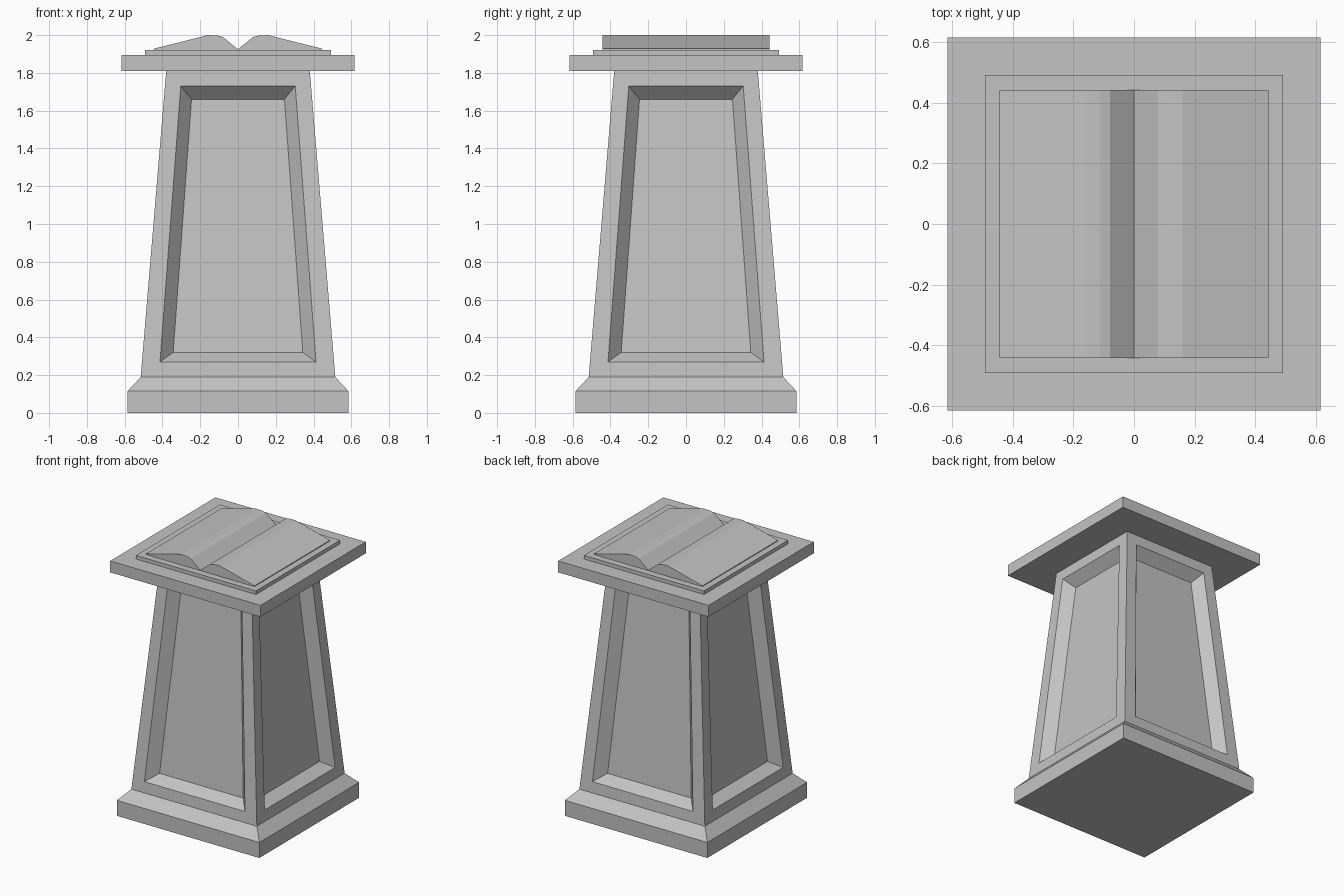
import bpy, bmesh
from math import pi
from mathutils import Matrix, Vector

if "Cube" in bpy.data.objects:
    bpy.data.objects.remove(bpy.data.objects["Cube"])

stone = bpy.data.materials.new("grey stone")
stone.use_nodes = True
GREY = (0.55, 0.55, 0.55, 1)
stone.diffuse_color = GREY
stone.node_tree.nodes["Principled BSDF"].inputs["Base Color"].default_value = GREY


def finish(name, bm):
    bmesh.ops.remove_doubles(bm, verts=bm.verts, dist=0.0005)
    bmesh.ops.recalc_face_normals(bm, faces=bm.faces)
    mesh = bpy.data.meshes.new(name)
    bm.to_mesh(mesh)
    bm.free()
    mesh.materials.append(stone)
    obj = bpy.data.objects.new(name, mesh)
    bpy.context.collection.objects.link(obj)
    return obj


def slab(name, half, z0, z1):
    bm = bmesh.new()
    size = Matrix.Diagonal((2 * half, 2 * half, z1 - z0, 1))
    bmesh.ops.create_cube(bm, size=1, matrix=Matrix.Translation((0, 0, (z0 + z1) / 2)) @ size)
    return finish(name, bm)


def square(half, z):
    return [(x * half, y * half, z) for x, y in ((-1, -1), (1, -1), (1, 1), (-1, 1))]


def bridge(bm, a, b):
    # Quads between two matching four-sided loops
    for i in range(4):
        j = (i + 1) % 4
        bm.faces.new([bm.verts.new(p) for p in (a[i], a[j], b[j], b[i])])


# Plinth with sloped shoulder
bm = bmesh.new()
rings = [square(0.585, 0), square(0.585, 0.115), square(0.515, 0.19)]
for lower, upper in zip(rings, rings[1:]):
    bridge(bm, lower, upper)
for ring in (rings[0], rings[-1]):
    bm.faces.new([bm.verts.new(p) for p in ring])
finish("plinth", bm)

# Tapered column with a sunken panel on each side
Z0, Z1, H0, H1 = 0.19, 1.81, 0.515, 0.38


def trapezoid(bottom, top, half_bottom, half_top, depth):
    def wall(z):
        return -(H0 + (H1 - H0) * (z - Z0) / (Z1 - Z0)) + depth
    return [Vector(p) for p in ((-half_bottom, wall(bottom), bottom), (half_bottom, wall(bottom), bottom),
                                (half_top, wall(top), top), (-half_top, wall(top), top))]


loops = [trapezoid(Z0, Z1, H0, H1, 0),
         trapezoid(0.27, 1.73, 0.413, 0.303, 0),
         trapezoid(0.32, 1.66, 0.343, 0.246, 0.075)]
bm = bmesh.new()
for side in range(4):
    turn = Matrix.Rotation(side * pi / 2, 3, "Z")
    frame, edge, panel = [[turn @ p for p in loop] for loop in loops]
    bridge(bm, frame, edge)
    bridge(bm, edge, panel)
    bm.faces.new([bm.verts.new(p) for p in panel])
for half, z in ((H0, Z0), (H1, Z1)):
    bm.faces.new([bm.verts.new(p) for p in square(half, z)])
finish("column", bm)

# Table top and book cover
slab("table_top", 0.617, 1.81, 1.895)
slab("book_cover", 0.493, 1.895, 1.922)

# Open pages: mirrored cross-section extruded along y
half_page = [(0.08, 1.99), (0.11, 1.998), (0.16, 2.0), (0.445, 1.928), (0.445, 1.92)]
profile = [(-x, z) for x, z in reversed(half_page)] + [(0, 1.925)] + half_page
bm = bmesh.new()
page = bm.faces.new([bm.verts.new((x, -0.443, z)) for x, z in profile])
pushed = bmesh.ops.extrude_face_region(bm, geom=[page], use_keep_orig=True)
bmesh.ops.translate(bm, vec=(0, 0.886, 0),
                    verts=[v for v in pushed["geom"] if isinstance(v, bmesh.types.BMVert)])
finish("open_pages", bm)
